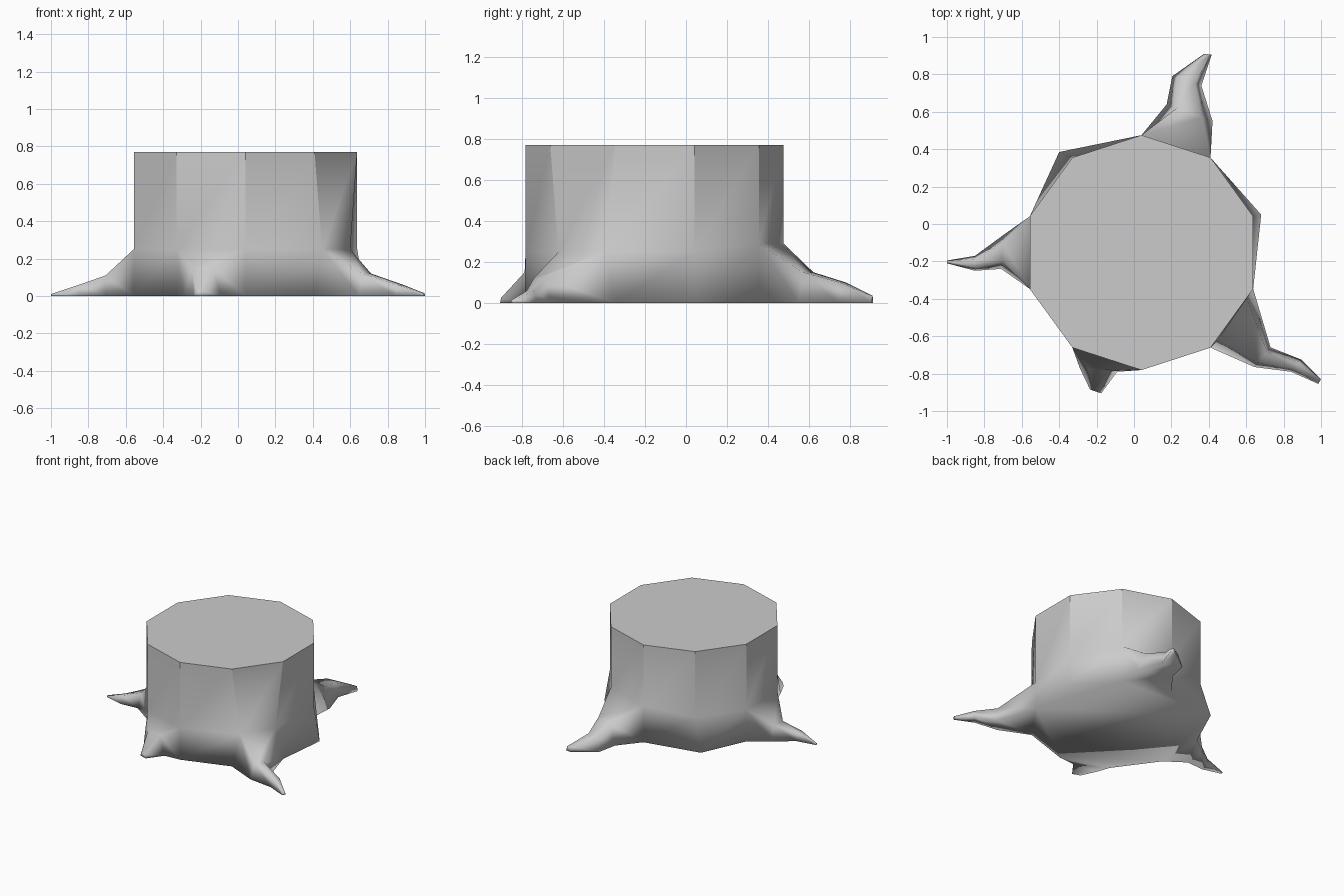
import bpy, bmesh, math
from mathutils import Vector

cube = bpy.data.objects.get("Cube")
if cube:
    bpy.data.objects.remove(cube, do_unlink=True)

SIDES, RADIUS, HEIGHT = 10, 0.628, 0.77
CENTRE = Vector((0.04, -0.153, 0))

# Trunk rings, counted clockwise from the back
bm = bmesh.new()


def ring(z, moved):
    verts = []
    for i in range(SIDES):
        a = math.pi / 2 - i * math.tau / SIDES
        p = CENTRE + Vector((math.cos(a), math.sin(a), 0)) * RADIUS
        if i in moved:
            p.x, p.y = moved[i]
        verts.append(bm.verts.new((p.x, p.y, z)))
    return verts


top = ring(HEIGHT, {})
mid = ring(0.25, {3: (0.60, -0.39), 4: (0.45, -0.62)})
base = ring(0, {2: (0.68, 0.05), 9: (-0.40, 0.385)})
mid[0].co.z = mid[1].co.z = 0.29

# Roots by wall side: (first edge xy, second edge xy, height) per station
ROOTS = {
    0: [((0.175, 0.64), (0.42, 0.55), 0.15),
        ((0.205, 0.79), (0.36, 0.74), 0.10),
        ((0.375, 0.91), (0.415, 0.905), 0.035)],
    3: [((0.73, -0.66), (0.645, -0.765), 0.12),
        ((0.895, -0.725), (0.84, -0.79), 0.06),
        ((1.0, -0.83), (0.985, -0.855), 0.015)],
    5: [((-0.09, -0.79), (-0.29, -0.77), 0.15),
        ((-0.175, -0.905), (-0.235, -0.885), 0.025)],
    7: [((-0.71, -0.24), (-0.70, -0.06), 0.11),
        ((-0.85, -0.25), (-0.85, -0.17), 0.06),
        ((-1.0, -0.21), (-1.0, -0.195), 0.01)],
}


def grow_root(section, stations):
    """Loft a four-point section outwards and close its tip."""
    for a, b, h in stations:
        a, b = Vector((*a, 0)), Vector((*b, 0))
        up = Vector((0, 0, h))
        points = (a.lerp(b, 0.22) + up, b.lerp(a, 0.22) + up, b, a)
        nxt = [bm.verts.new(p) for p in points]
        for k in range(4):
            j = (k + 1) % 4
            bm.faces.new((section[k], section[j], nxt[j], nxt[k]))
        section = nxt
    bm.faces.new(section)


bm.faces.new(top)
bm.faces.new(base)
for i in range(SIDES):
    j = (i + 1) % SIDES
    bm.faces.new((top[i], top[j], mid[j], mid[i]))
    if i in ROOTS:
        grow_root([mid[i], mid[j], base[j], base[i]], ROOTS[i])
    else:
        bm.faces.new((mid[i], mid[j], base[j], base[i]))
bmesh.ops.recalc_face_normals(bm, faces=bm.faces)

# Soft roots, crisp trunk edges above them
for f in bm.faces:
    f.smooth = True
for e in bm.edges:
    if max(v.co.z for v in e.verts) > HEIGHT - 0.01:
        e.smooth = False

mesh = bpy.data.meshes.new("tree_stump")
bm.to_mesh(mesh)
bm.free()
stump = bpy.data.objects.new("tree_stump", mesh)
bpy.context.collection.objects.link(stump)

# Plain grey
grey = bpy.data.materials.new("light_grey")
grey.use_nodes = True
colour = (0.6, 0.6, 0.6, 1)
grey.diffuse_color = colour
grey.node_tree.nodes["Principled BSDF"].inputs["Base Color"].default_value = colour
mesh.materials.append(grey)
